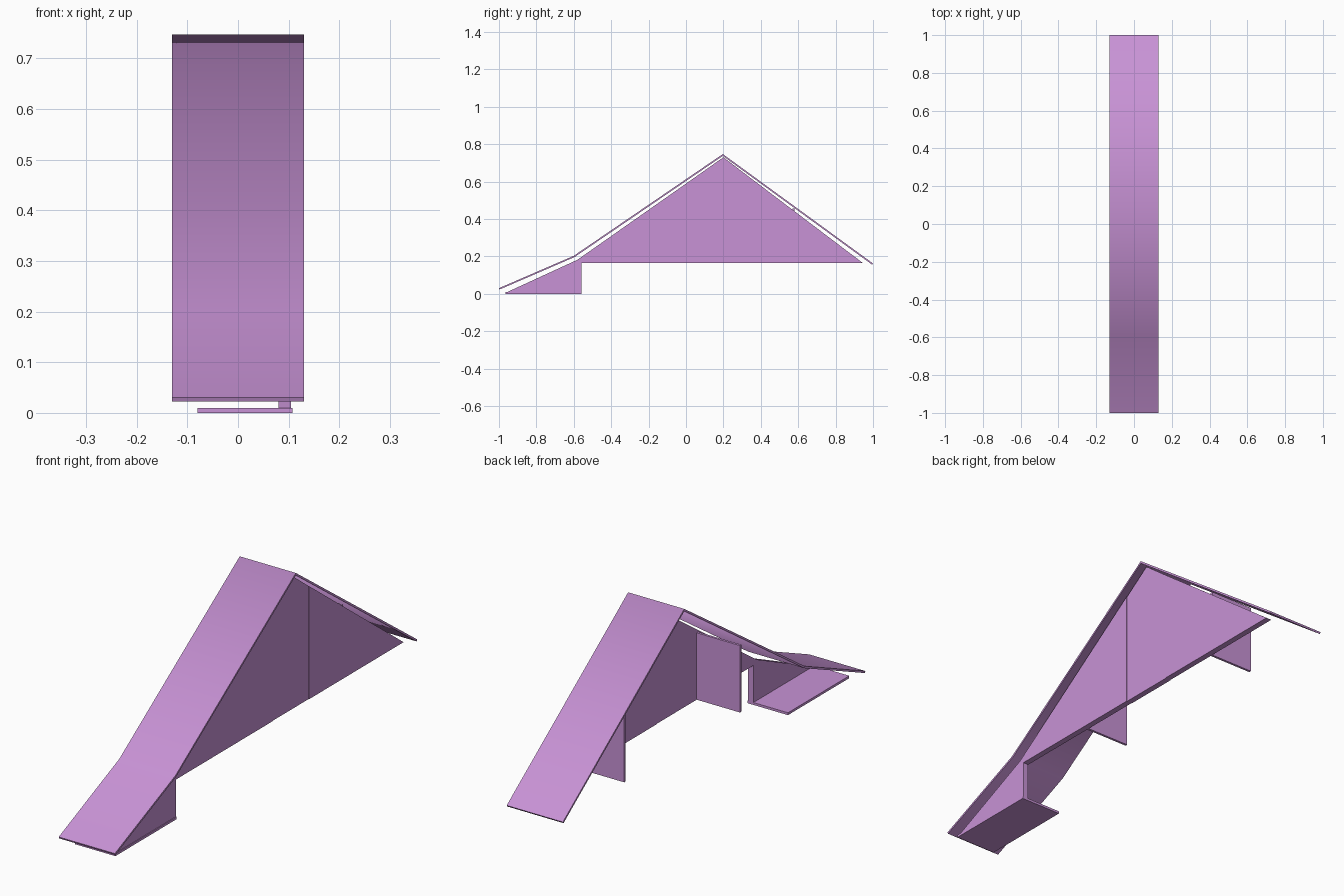
import bpy, math
from mathutils import Vector

cube = bpy.data.objects.get("Cube")
if cube:
    bpy.data.objects.remove(cube, do_unlink=True)

lilac = bpy.data.materials.new("lilac")
lilac.use_nodes = True
color = (0.58, 0.29, 0.67, 1)
lilac.diffuse_color = color
lilac.node_tree.nodes["Principled BSDF"].inputs["Base Color"].default_value = color


def prism(name, profile, x0, x1):
    """Extrude a (y, z) outline, listed counter-clockwise seen from +x, along x."""
    n = len(profile)
    verts = [(x, y, z) for x in (x0, x1) for y, z in profile]
    faces = [tuple(reversed(range(n))), tuple(range(n, 2 * n))]
    faces += [(i, (i + 1) % n, n + (i + 1) % n, n + i) for i in range(n)]
    mesh = bpy.data.meshes.new(name)
    mesh.from_pydata(verts, [], faces)
    mesh.materials.append(lilac)
    obj = bpy.data.objects.new(name, mesh)
    bpy.context.collection.objects.link(obj)
    return obj


def box(name, x0, x1, y0, y1, z0, z1):
    return prism(name, [(y0, z0), (y1, z0), (y1, z1), (y0, z1)], x0, x1)


def ribbon(points, thickness):
    """Outline of a sheet whose top follows the points, with mitred bends."""
    pts = [Vector(p) for p in points]
    dirs = [(b - a).normalized() for a, b in zip(pts, pts[1:])]
    normals = [Vector((-d.y, d.x)) for d in dirs]
    under = []
    for i, p in enumerate(pts):
        a, b = normals[max(i - 1, 0)], normals[min(i, len(normals) - 1)]
        m = (a + b).normalized()
        under.append(p - m * (thickness / m.dot(a)))
    return [tuple(p) for p in under + pts[::-1]]


# Folded roof sheet, softly shaded across its bends
roof = prism("roof_sheet", ribbon(
    [(-1, 0.03), (-0.6, 0.203), (0.197, 0.747), (1, 0.162)], 0.008), -0.13, 0.13)
bpy.ops.object.select_all(action='DESELECT')
roof.select_set(True)
bpy.context.view_layer.objects.active = roof
bpy.ops.object.shade_smooth_by_angle(angle=math.radians(75))

# Upright side wall in three sheets, the middle one slightly recessed
floor = 0.165
prism("wall_front", [(-0.965, 0.005), (-0.56, 0.005), (-0.56, floor), (0.08, floor),
                     (0.08, 0.645), (-0.58, 0.182)], 0.08, 0.105)
prism("wall_middle", [(0.08, floor), (0.32, floor), (0.32, 0.638),
                      (0.2, 0.73), (0.08, 0.645)], 0.078, 0.103)
prism("wall_back", [(0.32, floor), (0.945, floor), (0.32, 0.638)], 0.08, 0.105)

# Cross panels between the wall and the open side
for name, y, top in (("cross_panel_front", -0.19, 0.445), ("cross_panel_back", 0.575, 0.455)):
    box(name, -0.12, 0.08, y - 0.005, y + 0.005, floor, top)

# Foot plate under the low front end
box("foot_plate", -0.08, 0.108, -0.965, -0.56, 0, 0.01)
